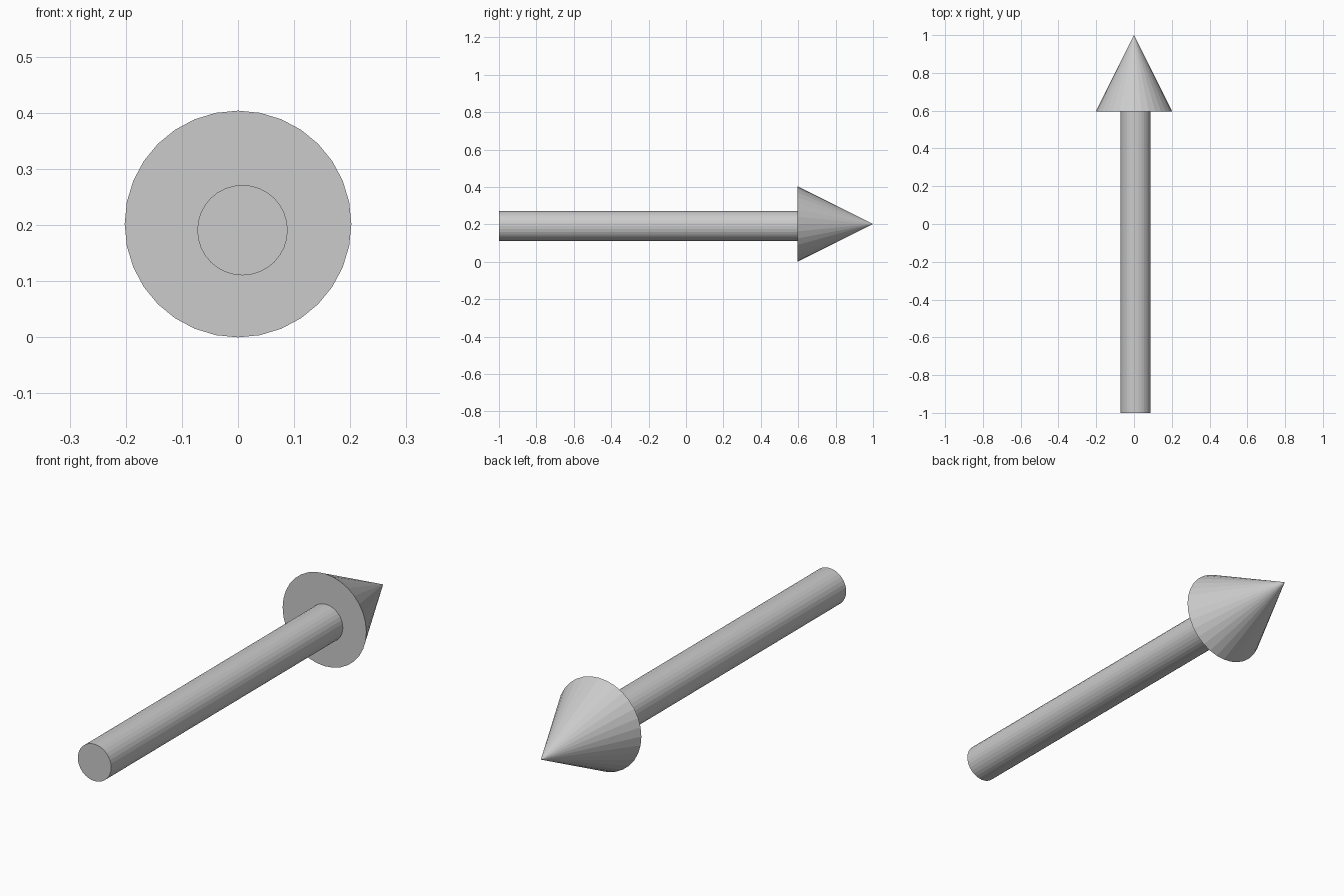
import bpy
from math import radians

if "Cube" in bpy.data.objects:
    bpy.data.objects.remove(bpy.data.objects["Cube"])

SIDES = 32
BASE_Y = 0.596  # where the shaft meets the head


def cone_along_y(name, r_start, r_end, y_start, y_end, x, z):
    """Flat-shaded capped cone or cylinder running along +y."""
    bpy.ops.mesh.primitive_cone_add(
        vertices=SIDES, radius1=r_start, radius2=r_end, depth=y_end - y_start,
        location=(x, (y_start + y_end) / 2, z), rotation=(radians(-90), 0, 0))
    bpy.context.object.name = name


# Pointed head
cone_along_y("arrow_head", 0.202, 0.0, BASE_Y, 1.0, 0.0, 0.202)

# Shaft, slightly off the head's axis
cone_along_y("arrow_shaft", 0.0805, 0.0805, -1.0, BASE_Y, 0.008, 0.191)
